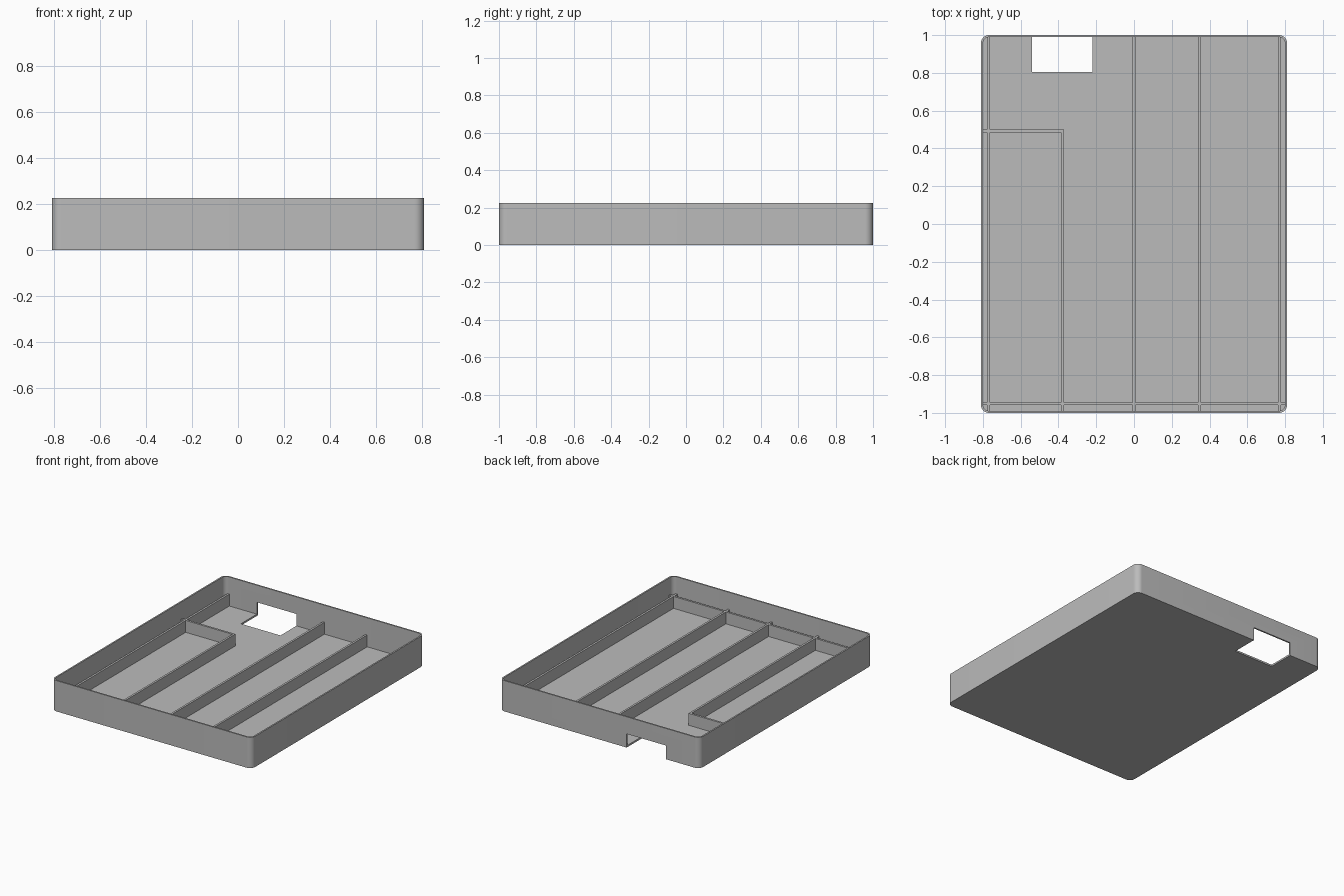
import bpy
import bmesh
from math import cos, sin, pi, radians

cube = bpy.data.objects.get("Cube")
if cube:
    bpy.data.objects.remove(cube, do_unlink=True)

HALF_X, HALF_Y, HEIGHT = 0.81, 1.0, 0.225
WALL, FLOOR, CORNER = 0.011, 0.013, 0.042
RIB, RIB_TOP = 0.015, 0.10

grey = bpy.data.materials.new("grey plastic")
grey.use_nodes = True
grey.diffuse_color = (0.5, 0.5, 0.5, 1)
grey.node_tree.nodes["Principled BSDF"].inputs["Base Color"].default_value = (0.5, 0.5, 0.5, 1)


def add_object(name, bm):
    bmesh.ops.recalc_face_normals(bm, faces=bm.faces[:])
    mesh = bpy.data.meshes.new(name)
    bm.to_mesh(mesh)
    bm.free()
    mesh.materials.append(grey)
    obj = bpy.data.objects.new(name, mesh)
    bpy.context.collection.objects.link(obj)
    return obj


def rounded_block(name, hx, hy, r, z0, z1, steps=10):
    """Upright block with rounded vertical edges."""
    bm = bmesh.new()
    ring = []
    for i, (sx, sy) in enumerate([(1, 1), (-1, 1), (-1, -1), (1, -1)]):
        for k in range(steps + 1):
            a = (i + k / steps) * pi / 2
            ring.append(bm.verts.new((sx * (hx - r) + r * cos(a),
                                      sy * (hy - r) + r * sin(a), z0)))
    base = bm.faces.new(ring)
    top = bmesh.ops.extrude_face_region(bm, geom=[base])
    verts = [g for g in top["geom"] if isinstance(g, bmesh.types.BMVert)]
    bmesh.ops.translate(bm, verts=verts, vec=(0, 0, z1 - z0))
    return add_object(name, bm)


def box(name, x0, x1, y0, y1, z0, z1):
    bm = bmesh.new()
    bmesh.ops.create_cube(bm, size=1)
    bmesh.ops.scale(bm, verts=bm.verts, vec=(x1 - x0, y1 - y0, z1 - z0))
    bmesh.ops.translate(bm, verts=bm.verts,
                        vec=((x0 + x1) / 2, (y0 + y1) / 2, (z0 + z1) / 2))
    return add_object(name, bm)


def boolean(target, other, operation):
    mod = target.modifiers.new(operation, "BOOLEAN")
    mod.operation = operation
    mod.solver = "EXACT"
    mod.object = other
    bpy.context.view_layer.objects.active = target
    bpy.ops.object.modifier_apply(modifier=mod.name)
    bpy.data.objects.remove(other, do_unlink=True)


# Tray shell: rounded block, hollowed out, with an opening at the back
tray = rounded_block("tray_shell", HALF_X, HALF_Y, CORNER, 0, HEIGHT)
cavity = rounded_block("cavity_cutter", HALF_X - WALL, HALF_Y - WALL,
                       CORNER - WALL, FLOOR, HEIGHT + 0.1)
boolean(tray, cavity, "DIFFERENCE")
opening = box("opening_cutter", -0.54, -0.22, 0.805, HALF_Y + 0.1, -0.1, RIB_TOP)
boolean(tray, opening, "DIFFERENCE")

# Dividers running front to back, embedded slightly in floor and walls
END_X, END_Y, SINK = HALF_X - WALL / 2, HALF_Y - WALL / 2, FLOOR / 2


def long_rib(name, x, back):
    return box(name, x - RIB / 2, x + RIB / 2, -END_Y, back, SINK, RIB_TOP)


def cross_rib(name, y, right, left):
    return box(name, right, left, y - RIB / 2, y + RIB / 2, SINK, RIB_TOP)


dividers = long_rib("dividers", 0, END_Y)
parts = [
    long_rib("right_side_rib", -0.77, END_Y),
    long_rib("left_side_rib", 0.77, END_Y),
    long_rib("left_divider", 0.346, END_Y),
    long_rib("right_short_divider", -0.378, 0.50),
    cross_rib("front_rib", -0.952, -END_X, END_X),
    cross_rib("right_cross_divider", 0.4925, -END_X, -0.378 + RIB / 2),
]
# Front rib joins first so the later ones meet a connected frame
for part in sorted(parts, key=lambda p: p.name != "front_rib"):
    boolean(dividers, part, "UNION")

# Smooth the rounded corners, keep edges sharp
bpy.ops.object.select_all(action="DESELECT")
tray.select_set(True)
bpy.context.view_layer.objects.active = tray
bpy.ops.object.shade_smooth_by_angle(angle=radians(30))
